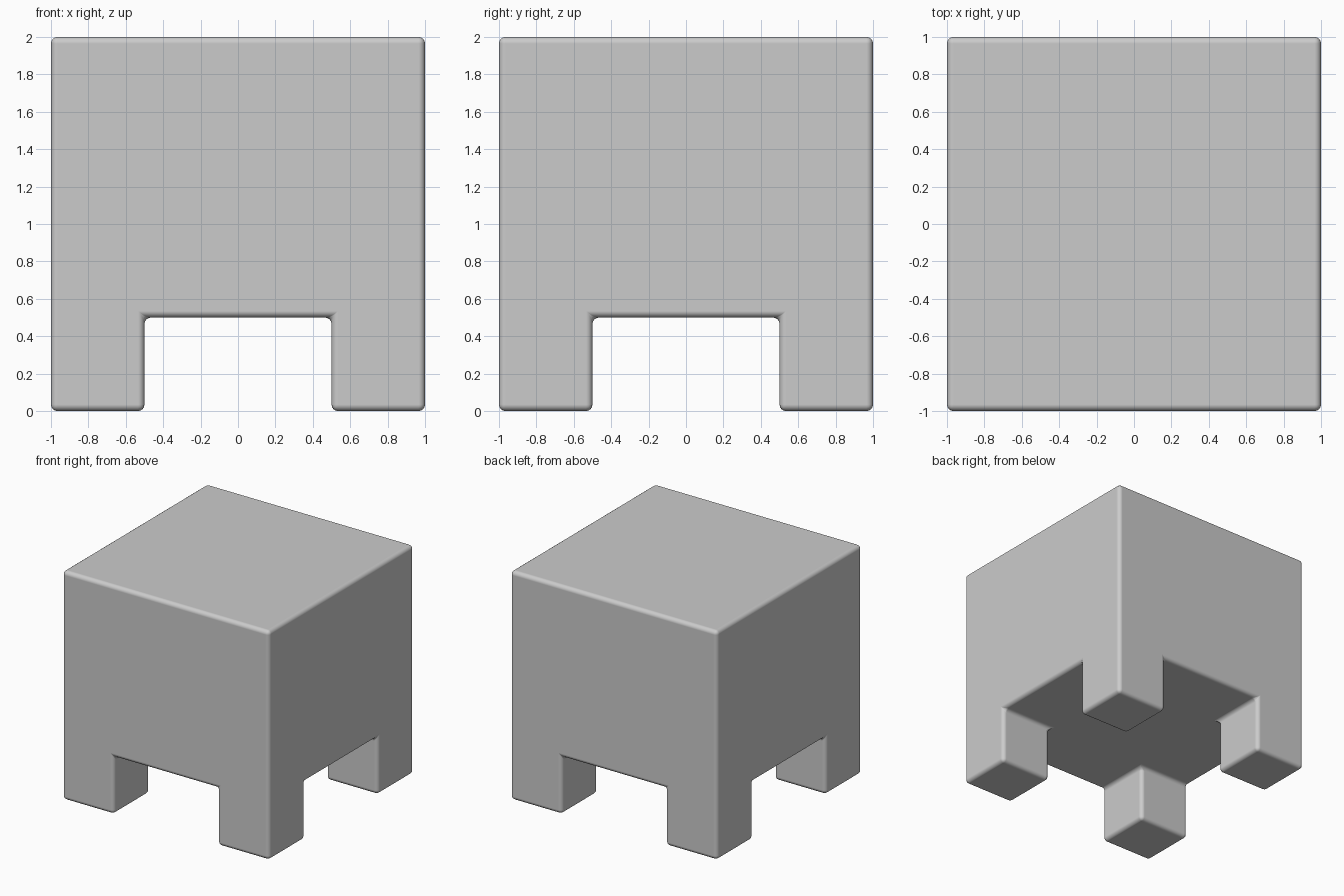
import bpy, bmesh, math
from itertools import product
from mathutils import Vector

if "Cube" in bpy.data.objects:
    bpy.data.objects.remove(bpy.data.objects["Cube"])

XY = (-1, -0.5, 0.5, 1)
Z = (0, 0.5, 2)


def solid(i, j, k):
    # Full upper layer, legs only in the four corners of the lower layer
    if not (0 <= i < 3 and 0 <= j < 3 and 0 <= k < 2):
        return False
    return k == 1 or (i != 1 and j != 1)


bm = bmesh.new()
# Outer skin of the block with its four legs
for cell in product(range(3), range(3), range(2)):
    if not solid(*cell):
        continue
    for axis, side in product(range(3), (0, 1)):
        near = list(cell)
        near[axis] += 2 * side - 1
        if solid(*near):
            continue
        verts = []
        for u, v in ((0, 0), (1, 0), (1, 1), (0, 1)):
            p = list(cell)
            p[axis] += side
            p[(axis + 1) % 3] += u
            p[(axis + 2) % 3] += v
            verts.append(bm.verts.new((XY[p[0]], XY[p[1]], Z[p[2]])))
        bm.faces.new(verts if side else verts[::-1])

bmesh.ops.remove_doubles(bm, verts=bm.verts[:], dist=0.001)
bmesh.ops.recalc_face_normals(bm, faces=bm.faces[:])
# Merge flat regions so only the real edges get rounded
bmesh.ops.dissolve_limit(bm, angle_limit=math.radians(5),
                         verts=bm.verts[:], edges=bm.edges[:])
for f in bm.faces:
    f.smooth = True

mesh = bpy.data.meshes.new("block_with_legs")
bm.to_mesh(mesh)
bm.free()
block = bpy.data.objects.new("block_with_legs", mesh)
bpy.context.collection.objects.link(block)

# Soft rounded edges
bevel = block.modifiers.new("rounded_edges", 'BEVEL')
bevel.width = 0.035
bevel.segments = 4
bevel.limit_method = 'ANGLE'
bevel.harden_normals = True
